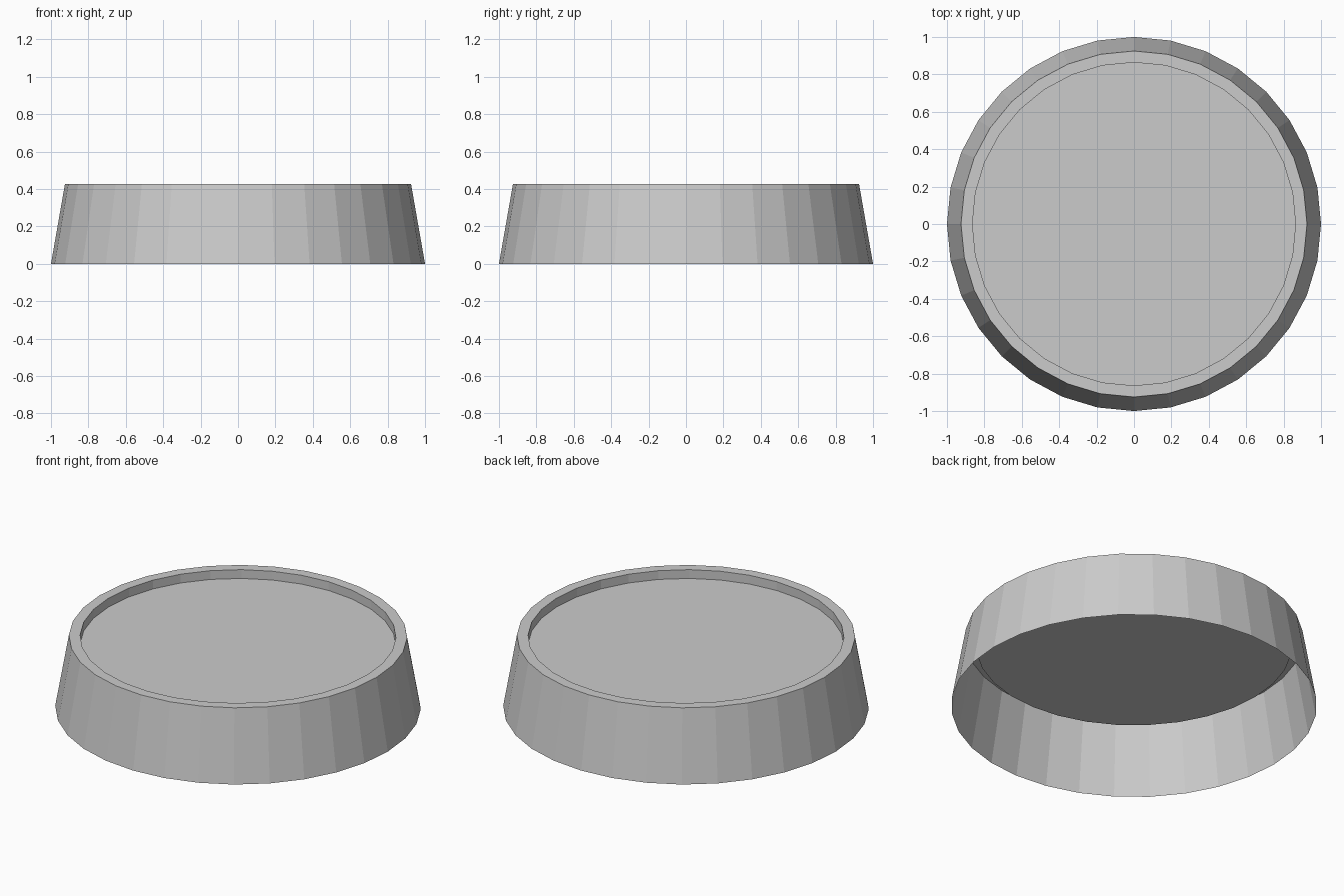
import bpy
import bmesh
from math import cos, sin, tau

if "Cube" in bpy.data.objects:
    bpy.data.objects.remove(bpy.data.objects["Cube"])

SIDES = 32
# Profile (radius, height): open bottom edge, outer rim, inner rim, recessed floor
PROFILE = [(1.0, 0.0), (0.925, 0.428), (0.864, 0.428), (0.864, 0.375)]

bm = bmesh.new()
rings = [
    [bm.verts.new((r * cos(tau * i / SIDES), r * sin(tau * i / SIDES), z))
     for i in range(SIDES)]
    for r, z in PROFILE
]

# Sloped wall, flat rim and recess wall
for lower, upper in zip(rings, rings[1:]):
    for i in range(SIDES):
        j = (i + 1) % SIDES
        bm.faces.new((lower[i], lower[j], upper[j], upper[i]))

# Recessed floor; the underside stays open
bm.faces.new(rings[-1])

mesh = bpy.data.meshes.new("round_base")
bm.to_mesh(mesh)
bm.free()
base = bpy.data.objects.new("round_base", mesh)
bpy.context.collection.objects.link(base)
